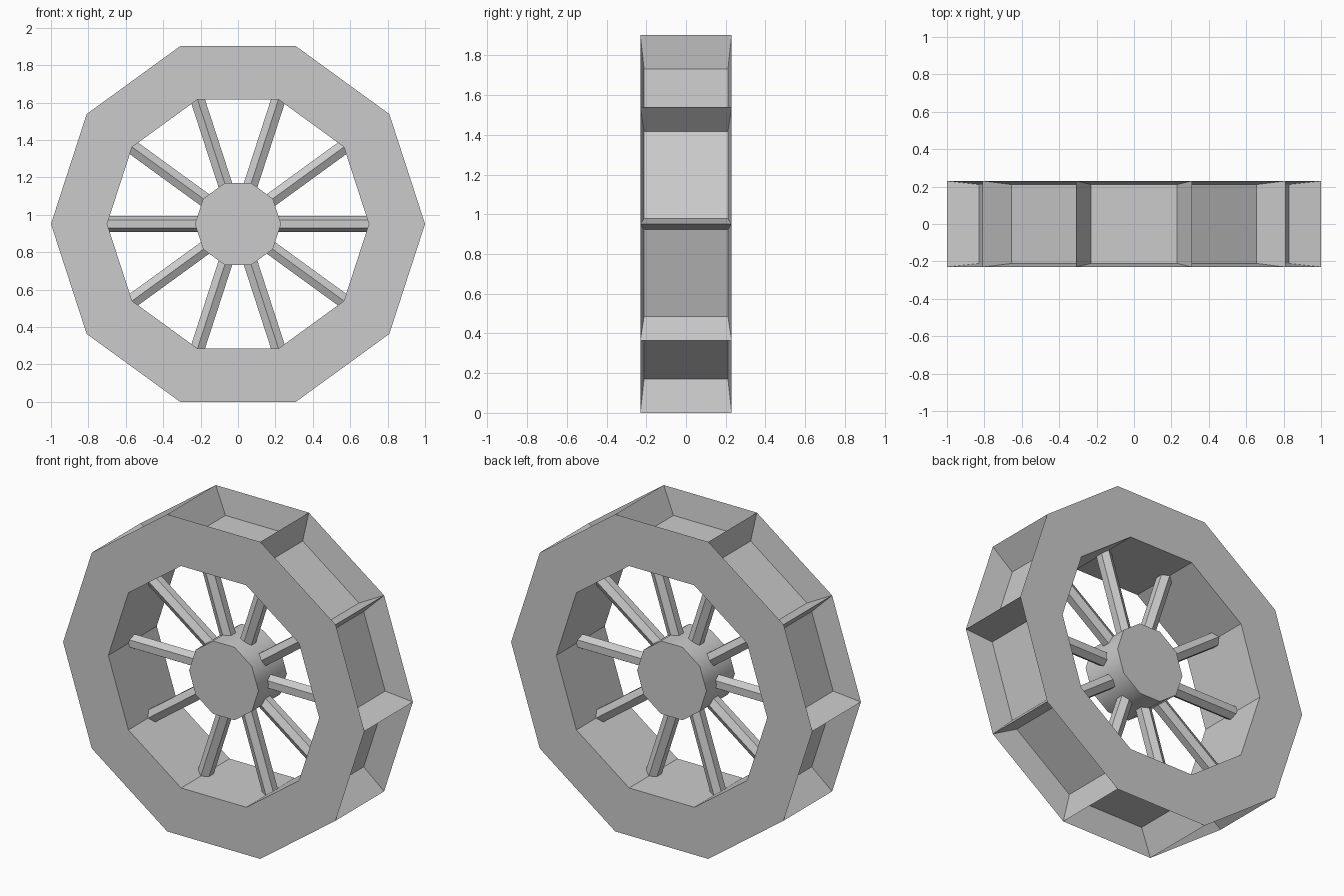
import bpy, bmesh
from math import sin, cos, pi, radians
from mathutils import Vector, Matrix

if "Cube" in bpy.data.objects:
    bpy.data.objects.remove(bpy.data.objects["Cube"])

N = 10
STEP = 2 * pi / N
CZ = cos(STEP / 2)      # axle height = apothem of the outer decagon
W = 0.23                # half width of the rim
R_OUT, R_IN = 1.0, 0.70


def polar(r, a, y):
    return Vector((r * cos(a), y, CZ + r * sin(a)))


def finish(bm, name):
    bmesh.ops.recalc_face_normals(bm, faces=bm.faces[:])
    me = bpy.data.meshes.new(name)
    bm.to_mesh(me)
    bm.free()
    ob = bpy.data.objects.new(name, me)
    bpy.context.collection.objects.link(ob)
    return ob


# Rim: ten-sided ring with a tapered bucket sunk into every outer face
def build_rim():
    bm = bmesh.new()

    def face(pts):
        bm.faces.new([bm.verts.new(p) for p in pts])

    for i in range(N):
        a, b = i * STEP, (i + 1) * STEP
        mid = (a + b) / 2
        for y in (-W, W):
            face([polar(R_OUT, a, y), polar(R_OUT, b, y),
                  polar(R_IN, b, y), polar(R_IN, a, y)])
        face([polar(R_IN, a, -W), polar(R_IN, b, -W),
              polar(R_IN, b, W), polar(R_IN, a, W)])
        top = [polar(R_OUT, a, -W), polar(R_OUT, b, -W),
               polar(R_OUT, b, W), polar(R_OUT, a, W)]
        tangent = Vector((-sin(mid), 0, cos(mid)))
        floor = [polar(0.797, mid, sy * 0.211) + tangent * (st * 0.231)
                 for st, sy in ((-1, -1), (1, -1), (1, 1), (-1, 1))]
        face(floor)
        for k in range(4):
            n = (k + 1) % 4
            face([top[k], top[n], floor[n], floor[k]])
    bmesh.ops.remove_doubles(bm, verts=bm.verts[:], dist=0.0005)
    return finish(bm, "bucket_rim")


# Prism between two points, used for the hub and the spokes
def prism(name, p, q, radius, sides, spin):
    bm = bmesh.new()
    axis = (q - p).normalized()
    u = Vector((0, 0, 1)) if abs(axis.y) > 0.9 else Vector((0, 1, 0))
    v = axis.cross(u)
    ring = []
    for end in (p, q):
        ring.append([bm.verts.new(end + radius * (u * cos(t) + v * sin(t)))
                     for t in (spin + k * 2 * pi / sides for k in range(sides))])
        bm.faces.new(ring[-1])
    for k in range(sides):
        n = (k + 1) % sides
        bm.faces.new((ring[0][k], ring[0][n], ring[1][n], ring[1][k]))
    return finish(bm, name)


build_rim()

# Hub: short ten-sided drum with softly shaded sides
hub = prism("hub", Vector((0, -0.135, CZ)), Vector((0, 0.135, CZ)),
            0.23, N, pi / 2)
bpy.context.view_layer.objects.active = hub
hub.select_set(True)
bpy.ops.object.shade_smooth_by_angle(angle=radians(40))

# Spokes: six-sided bars from the hub to each corner of the rim
for i in range(N):
    a = i * STEP
    spin = pi / 6 if i % (N // 2) == 0 else 0
    prism("spoke_%d" % (i + 1), polar(0.15, a, 0), polar(R_IN, a, 0),
          0.044, 6, spin)
